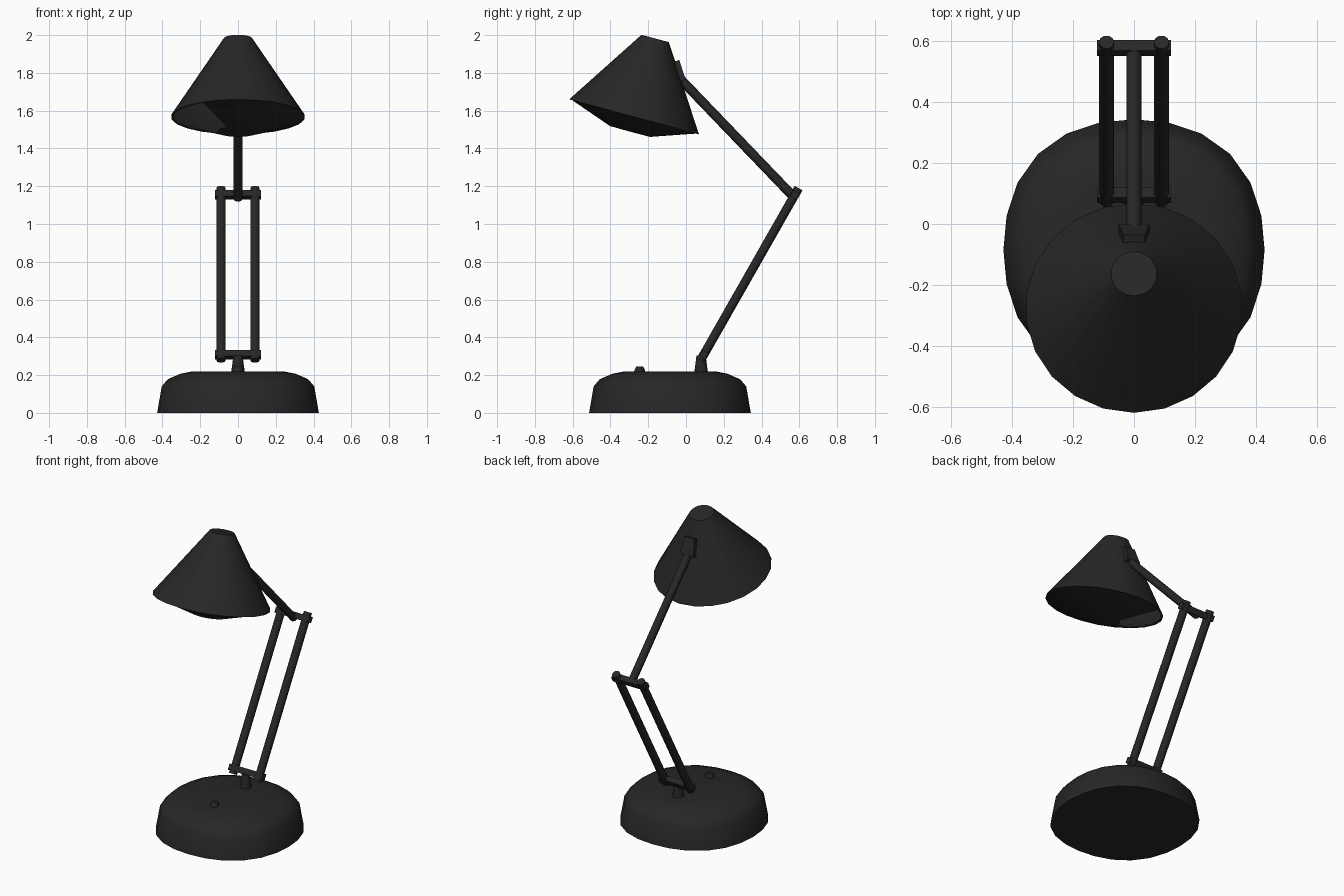
import bpy, bmesh, math
from mathutils import Matrix, Vector

if "Cube" in bpy.data.objects:
    bpy.data.objects.remove(bpy.data.objects["Cube"])


def material(name, v):
    m = bpy.data.materials.new(name)
    m.diffuse_color = (v, v, v, 1)
    m.use_nodes = True
    m.node_tree.nodes["Principled BSDF"].inputs["Base Color"].default_value = m.diffuse_color
    return m


BLACK = material("charcoal black", 0.020)
GREY = material("lamp grey", 0.13)


def finish(name, bm, mats=(BLACK,), matrix=None, angle=35):
    bmesh.ops.recalc_face_normals(bm, faces=bm.faces)
    me = bpy.data.meshes.new(name)
    bm.to_mesh(me)
    bm.free()
    ob = bpy.data.objects.new(name, me)
    bpy.context.collection.objects.link(ob)
    for m in mats:
        me.materials.append(m)
    if matrix:
        ob.matrix_world = matrix
    bpy.ops.object.select_all(action='DESELECT')
    bpy.context.view_layer.objects.active = ob
    ob.select_set(True)
    bpy.ops.object.shade_smooth_by_angle(angle=math.radians(angle))
    return ob


def lathe(bm, profile, sides, start=0.0, square=0.0):
    """Revolve (radius, z) points around z; square pushes the diagonals out a little."""
    cols = []
    for i in range(sides + 1):
        a = start + math.tau * i / sides
        k = 1 + square * math.sin(2 * a) ** 2
        cols.append([bm.verts.new((k * r * math.cos(a), k * r * math.sin(a), z)) for r, z in profile])
    for c, d in zip(cols, cols[1:]):
        for j in range(len(profile) - 1):
            quad = [c[j], d[j], d[j + 1], c[j + 1]]
            if profile[j][0] == 0:
                quad.pop(1)
            elif profile[j + 1][0] == 0:
                quad.pop(2)
            bm.faces.new(quad)
    bmesh.ops.remove_doubles(bm, verts=bm.verts, dist=1e-5)


def turned(name, profile, sides, loc, square=0.0):
    bm = bmesh.new()
    lathe(bm, profile, sides, start=-math.pi / 2, square=square)
    return finish(name, bm, matrix=Matrix.Translation(loc))


def rod(name, a, b, r, sides=10):
    a, b = Vector(a), Vector(b)
    bm = bmesh.new()
    length = (b - a).length
    lathe(bm, [(0, 0), (r, 0), (r, length), (0, length)], sides)
    rot = (b - a).to_track_quat('Z', 'Y').to_matrix().to_4x4()
    return finish(name, bm, matrix=Matrix.Translation(a) @ rot, angle=50)


def box(name, size, loc, rot_x, taper=1.0):
    """Box whose top is narrowed in x by taper."""
    bm = bmesh.new()
    bmesh.ops.create_cube(bm, size=1)
    for v in bm.verts:
        k = taper if v.co.z > 0 else 1
        v.co = Vector((v.co.x * size[0] * k, v.co.y * size[1], v.co.z * size[2]))
    return finish(name, bm, matrix=Matrix.Translation(loc) @ Matrix.Rotation(rot_x, 4, 'X'))


# Base, button and post
turned("base", [(0, 0), (0.428, 0), (0.404, 0.14), (0.372, 0.178), (0.305, 0.207),
                (0.245, 0.219), (0, 0.22)], 24, (0, -0.085, 0), square=0.04)
turned("button", [(0, 0), (0.03, 0), (0.026, 0.015), (0.018, 0.028), (0, 0.028)], 10, (0, -0.245, 0.217))
turned("post", [(0, 0), (0.036, 0), (0.024, 0.09), (0, 0.09)], 12, (0, 0.08, 0.215))

# Paired lower arms with cross bars
low, high = Vector((0, 0.077, 0.278)), Vector((0, 0.596, 1.19))
lean = -math.atan2(high.y - low.y, high.z - low.z)
for side, x in (("left", -0.09), ("right", 0.09)):
    off = Vector((x, 0, 0))
    rod(side + "_lower_arm", low + off, high + off, 0.025)
for label, t in (("lower", 0.033), ("upper", 0.962)):
    box(label + "_cross_bar", (0.244, 0.038, 0.038), low.lerp(high, t), lean)

# Single upper arm
rod("upper_arm", (0, 0.578, 1.135), (0, -0.03, 1.768), 0.025, 8)

# Bracket on the back of the shade
back_slope = math.atan2(0.155, 0.488)
box("shade_bracket", (0.1, 0.04, 0.11), (0, -0.038, 1.81), back_slope, 0.72)

# Tilted shade with a thin rim
tilt = Matrix.Translation((0, -0.275, 1.567)) @ Matrix.Rotation(-math.atan2(0.112, 0.415), 4, 'X')
bm = bmesh.new()
lathe(bm, [(0, 0.43), (0.075, 0.43), (0.356, 0), (0.342, 0.0), (0.066, 0.42), (0, 0.42)],
      22, start=-math.pi / 2)
finish("shade", bm, (BLACK,), tilt)

# Shallow cover under the shade, its left part grey
bm = bmesh.new()
lathe(bm, [(0.345, 0.002), (0.11, -0.08), (0, -0.081)], 22, start=-math.pi / 2)
for f in bm.faces:
    c = f.calc_center_median()
    angle = math.degrees(math.atan2(c.y, c.x)) % 360
    if c.xy.length > 0.15 and 130 < angle < 240:
        f.material_index = 1
finish("shade_cover", bm, (BLACK, GREY), tilt)
